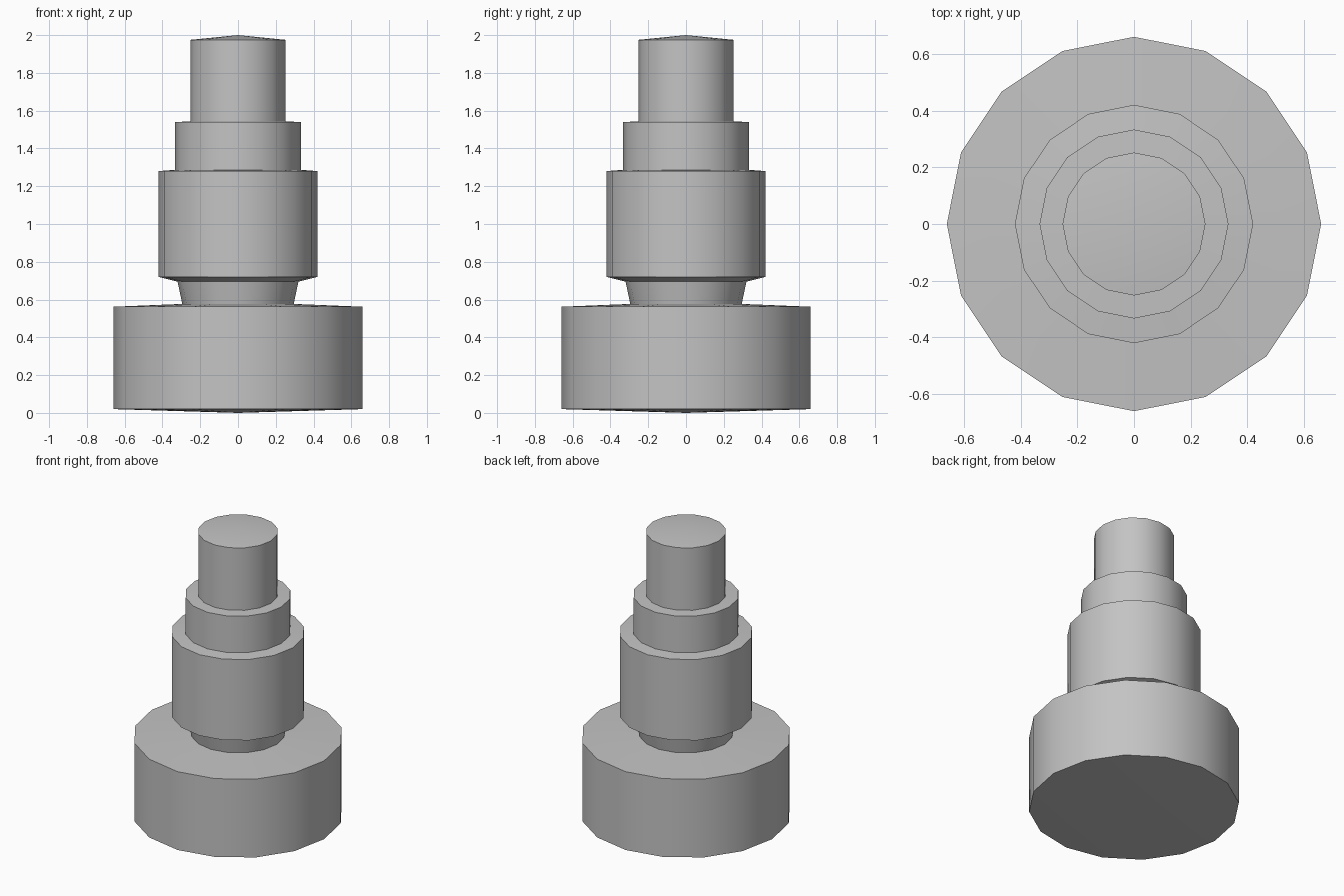
import bpy, bmesh
from math import cos, sin, radians, tau

cube = bpy.data.objects.get("Cube")
if cube:
    bpy.data.objects.remove(cube, do_unlink=True)

SIDES = 16

# Single plain grey
grey = bpy.data.materials.new("plain_grey")
grey.use_nodes = True
colour = (0.55, 0.55, 0.55, 1)
grey.diffuse_color = colour
grey.node_tree.nodes["Principled BSDF"].inputs["Base Color"].default_value = colour


def lathe(name, profile):
    """Spin (radius, height) points round z; radius 0 makes a pole."""
    bm = bmesh.new()
    rings = []
    for r, z in profile:
        count = SIDES if r else 1
        rings.append([bm.verts.new((r * cos(tau * i / SIDES), r * sin(tau * i / SIDES), z))
                      for i in range(count)])
    for low, high in zip(rings, rings[1:]):
        for i in range(SIDES):
            j = (i + 1) % SIDES
            if len(low) == 1:
                bm.faces.new((low[0], high[j], high[i]))
            elif len(high) == 1:
                bm.faces.new((low[i], low[j], high[0]))
            else:
                bm.faces.new((low[i], low[j], high[j], high[i]))
    bmesh.ops.recalc_face_normals(bm, faces=bm.faces)
    mesh = bpy.data.meshes.new(name)
    bm.to_mesh(mesh)
    bm.free()
    mesh.materials.append(grey)
    obj = bpy.data.objects.new(name, mesh)
    bpy.context.collection.objects.link(obj)
    bpy.ops.object.select_all(action="DESELECT")
    obj.select_set(True)
    bpy.context.view_layer.objects.active = obj
    bpy.ops.object.shade_smooth_by_angle(angle=radians(35))
    return obj


# One continuous stepped body, from the base centre to the top centre
lathe("stepped_shaft", [
    (0, 0), (0.66, 0.02),            # shallow underside
    (0.66, 0.562), (0.295, 0.577),   # broad base
    (0.32, 0.695), (0.42, 0.72),     # flared neck
    (0.42, 1.28), (0.333, 1.287),    # main drum
    (0.333, 1.54), (0.252, 1.543),   # upper collar
    (0.252, 1.975), (0, 2),          # top spindle
])
